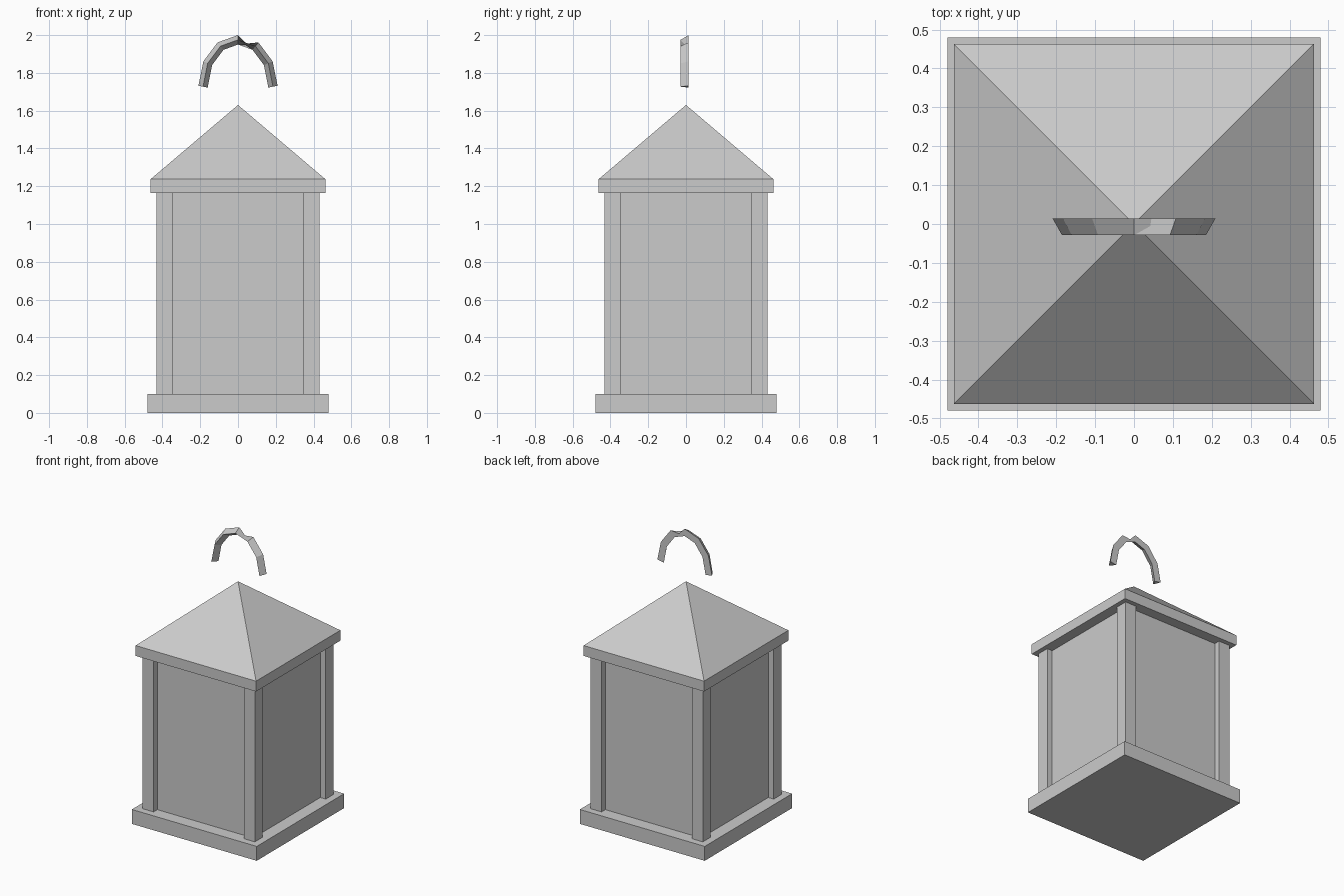
import bpy
import bmesh
from math import cos, sin, pi, radians
from mathutils import Vector

cube = bpy.data.objects.get("Cube")
if cube:
    bpy.data.objects.remove(cube, do_unlink=True)

# One plain grey for the whole lantern
GREY = (0.6, 0.6, 0.6, 1.0)
grey = bpy.data.materials.new("plain grey")
grey.use_nodes = True
grey.diffuse_color = GREY
grey.node_tree.nodes["Principled BSDF"].inputs["Base Color"].default_value = GREY


def finish(bm, name):
    mesh = bpy.data.meshes.new(name)
    bm.to_mesh(mesh)
    bm.free()
    mesh.materials.append(grey)
    obj = bpy.data.objects.new(name, mesh)
    bpy.context.collection.objects.link(obj)
    return obj


def block(name, half, bottom, top, x=0, y=0):
    bm = bmesh.new()
    bmesh.ops.create_cube(bm, size=1)
    bmesh.ops.scale(bm, vec=(2 * half, 2 * half, top - bottom), verts=bm.verts)
    bmesh.ops.translate(bm, vec=(x, y, (bottom + top) / 2), verts=bm.verts)
    return finish(bm, name)


BASE_TOP, EAVE, ROOF_BASE, PEAK = 0.1, 1.165, 1.237, 1.63

# Base, panes and eave slab
block("base", 0.48, 0, BASE_TOP)
block("panes", 0.39, BASE_TOP, EAVE)
block("eave_slab", 0.463, EAVE, ROOF_BASE)

# Corner posts
for x, side in ((-1, "right"), (1, "left")):
    for y, end in ((-1, "front"), (1, "back")):
        block(f"{end}_{side}_post", 0.0425, BASE_TOP, EAVE, x * 0.389, y * 0.389)

# Pyramid roof
bm = bmesh.new()
r = 0.463
corners = [bm.verts.new((x * r, y * r, ROOF_BASE))
           for x, y in ((-1, -1), (1, -1), (1, 1), (-1, 1))]
peak = bm.verts.new((0, 0, PEAK))
bm.faces.new(corners[::-1])
for i in range(4):
    bm.faces.new((corners[i], corners[(i + 1) % 4], peak))
finish(bm, "roof")

# Handle: three-sided bar along a half ellipse, folded over just past the apex
bm = bmesh.new()
STEPS, BAR = 6, 0.0289
path = [Vector((-0.185 * cos(pi * i / STEPS), 0, 1.727 + 0.248 * sin(pi * i / STEPS)))
        for i in range(STEPS + 1)]
rings = []
for i, centre in enumerate(path):
    tangent = (path[min(i + 1, STEPS)] - path[max(i - 1, 0)]).normalized()
    outward = Vector((-tangent.z, 0, tangent.x))
    if i > STEPS // 2:
        outward.negate()
    rings.append([bm.verts.new(centre + BAR * (outward * cos(radians(a))
                                              + Vector((0, sin(radians(a)), 0))))
                  for a in (30, 150, 270)])
for a, b in zip(rings, rings[1:]):
    for k in range(3):
        n = (k + 1) % 3
        bm.faces.new((a[k], a[n], b[n], b[k]))
bm.faces.new(rings[0][::-1])
bm.faces.new(rings[-1])
# Turn the left half outward; the fold keeps the other half as swept
bm.normal_update()
first = bm.faces[:][0]
if first.normal.dot(first.calc_center_median() - path[0].lerp(path[1], 0.5)) < 0:
    bmesh.ops.reverse_faces(bm, faces=bm.faces[:])
finish(bm, "handle")
